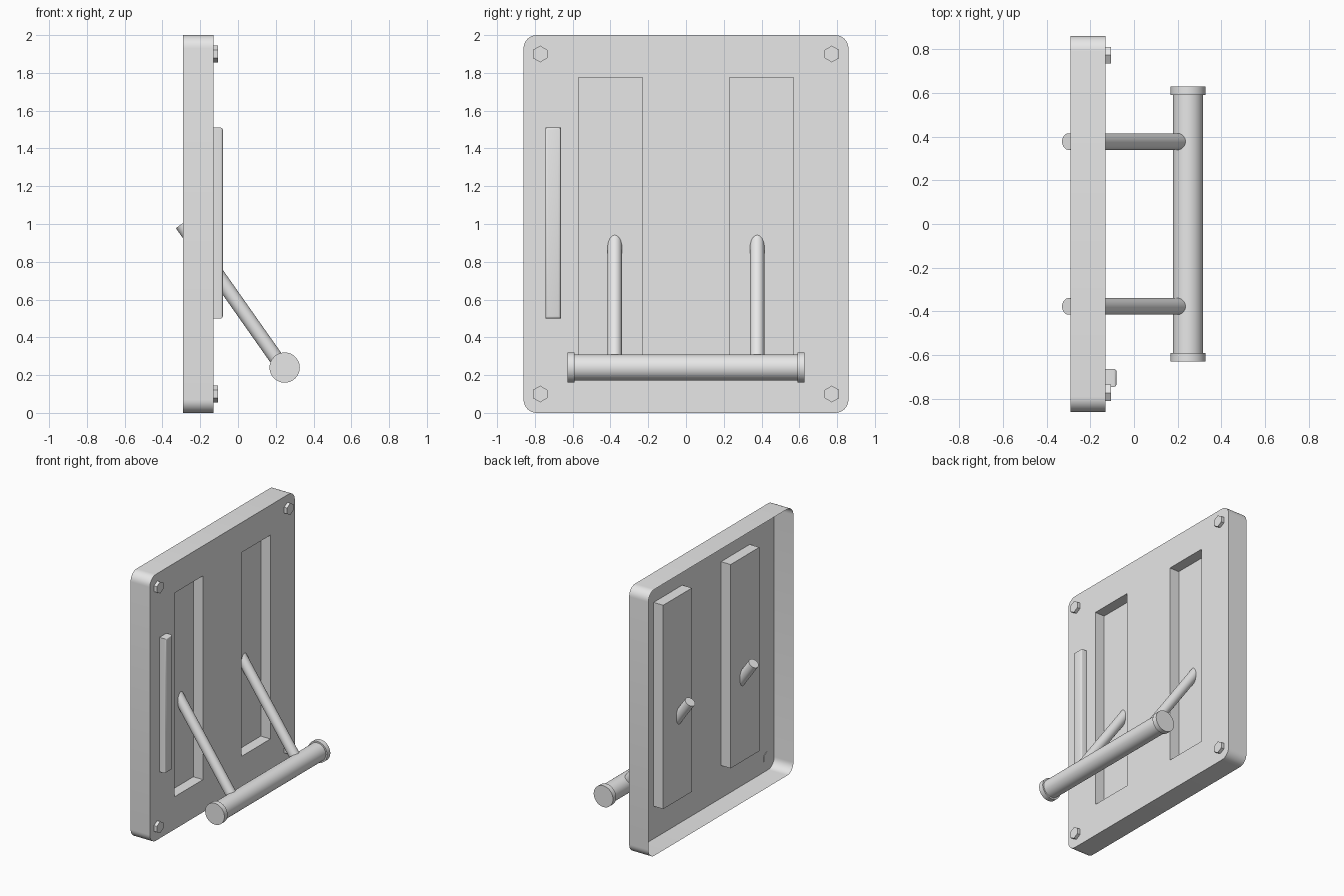
import bpy, bmesh, math
from mathutils import Vector

cube = bpy.data.objects.get("Cube")
if cube:
    bpy.data.objects.remove(cube, do_unlink=True)

grey = bpy.data.materials.new("light_grey")
grey.use_nodes = True
color = (0.8, 0.8, 0.8, 1)
grey.diffuse_color = color
grey.node_tree.nodes["Principled BSDF"].inputs["Base Color"].default_value = color

FRONT, BACK = -0.13, -0.29      # plate face and open rim, along x


def add_object(name, bm, smooth=True):
    mesh = bpy.data.meshes.new(name)
    bm.to_mesh(mesh)
    bm.free()
    mesh.materials.append(grey)
    obj = bpy.data.objects.new(name, mesh)
    bpy.context.collection.objects.link(obj)
    if smooth:
        mesh.shade_smooth()
        mesh.set_sharp_from_angle(angle=math.radians(35))
    return obj


def rod(name, start, end, radius, sides=32):
    """Closed cylinder between two points."""
    start, end = Vector(start), Vector(end)
    axis = end - start
    bm = bmesh.new()
    bmesh.ops.create_cone(bm, cap_ends=True, segments=sides, radius1=radius,
                          radius2=radius, depth=axis.length)
    obj = add_object(name, bm)
    obj.rotation_euler = axis.to_track_quat('Z', 'Y').to_euler()
    obj.location = (start + end) / 2
    return obj


def loop(bm, points, x):
    verts = [bm.verts.new((x, y, z)) for y, z in points]
    return [bm.edges.new((v, verts[(i + 1) % len(verts)])) for i, v in enumerate(verts)]


def extrude_loop(bm, edges, dx):
    geom = bmesh.ops.extrude_edge_only(bm, edges=edges)["geom"]
    verts = [g for g in geom if isinstance(g, bmesh.types.BMVert)]
    bmesh.ops.translate(bm, verts=verts, vec=(dx, 0, 0))
    return [g for g in geom if isinstance(g, bmesh.types.BMEdge)]


# Thin open-backed plate with two pressed-in pockets
half_w, radius, steps = 0.86, 0.07, 8
outline = []
for k, (sy, sz) in enumerate([(1, 1), (-1, 1), (-1, -1), (1, -1)]):
    for i in range(steps + 1):
        a = math.pi / 2 * (k + i / steps)
        outline.append((sy * (half_w - radius) + radius * math.cos(a),
                        1 + sz * (1 - radius) + radius * math.sin(a)))
bm = bmesh.new()
rim = loop(bm, outline, FRONT)
pockets = [loop(bm, [(s * 0.4 - 0.17, 0.245), (s * 0.4 + 0.17, 0.245),
                     (s * 0.4 + 0.17, 1.775), (s * 0.4 - 0.17, 1.775)], FRONT)
           for s in (-1, 1)]
bmesh.ops.triangle_fill(bm, edges=rim + pockets[0] + pockets[1],
                        use_beauty=True, normal=(1, 0, 0))
extrude_loop(bm, rim, BACK - FRONT)
for pocket in pockets:
    bmesh.ops.contextual_create(bm, geom=extrude_loop(bm, pocket, -0.08))
bmesh.ops.recalc_face_normals(bm, faces=bm.faces)
face = max(bm.faces, key=lambda f: f.calc_center_median().x)
if face.normal.x < 0:
    bmesh.ops.reverse_faces(bm, faces=bm.faces)
add_object("plate", bm)

# Hexagonal bolts in the corners
for side, sy in (("right", -1), ("left", 1)):
    for level, z in (("lower", 0.1), ("upper", 1.9)):
        bolt = rod(f"{level}_{side}_bolt", (FRONT - 0.002, sy * 0.772, z),
                   (-0.106, sy * 0.772, z), 0.044, sides=6)
        # Turn a corner of the hexagon upward
        local_up = bolt.rotation_euler.to_matrix().inverted() @ Vector((0, 0, 1))
        turn = math.atan2(local_up.y, local_up.x) - math.pi / 2
        bolt.rotation_euler.rotate_axis('Z', turn)

# Raised strip with softened front edges
bm = bmesh.new()
bmesh.ops.create_cube(bm, size=1)
bmesh.ops.scale(bm, verts=bm.verts, vec=(0.05, 0.082, 1.01))
bmesh.ops.translate(bm, verts=bm.verts, vec=(FRONT + 0.025, -0.704, 1.005))
front_edges = [e for e in bm.edges if all(v.co.x > -0.1 for v in e.verts)]
bmesh.ops.bevel(bm, geom=front_edges, offset=0.012, segments=3, profile=0.5,
                affect='EDGES')
add_object("side_strip", bm)

# Slanted arms passing through the pockets to the bar
BAR_X, BAR_Z = 0.247, 0.24
for name, y in (("right_arm", -0.377), ("left_arm", 0.377)):
    rod(name, (-0.298, y, 1.0), (BAR_X - 0.01, y, BAR_Z), 0.038)

# Cross bar with end collars
rod("cross_bar", (BAR_X, -0.6, BAR_Z), (BAR_X, 0.6, BAR_Z), 0.069, 48)
for name, s in (("right_collar", -1), ("left_collar", 1)):
    rod(name, (BAR_X, s * 0.59, BAR_Z), (BAR_X, s * 0.628, BAR_Z), 0.08, 48)
